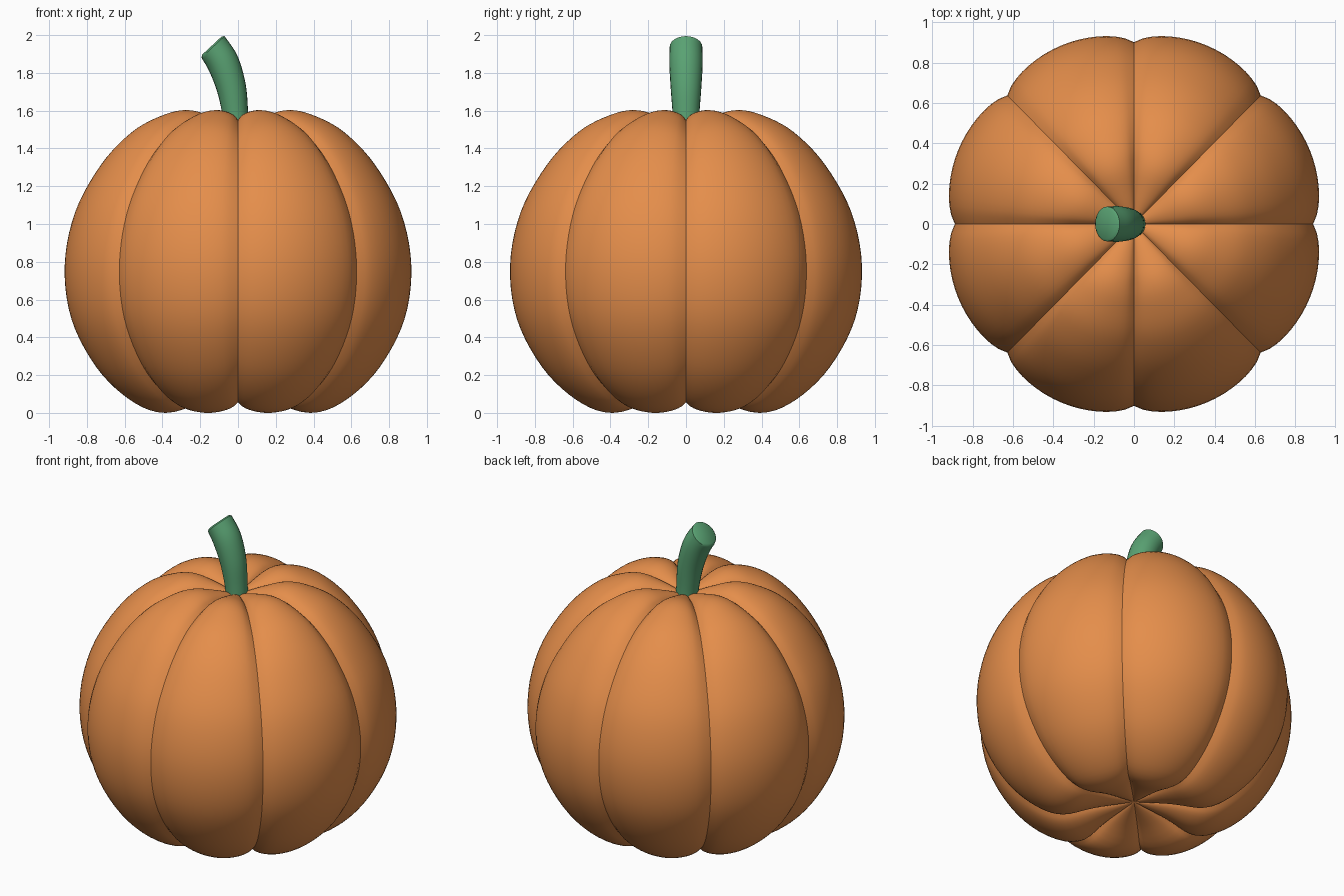
import bpy, bmesh
from math import sin, cos, pi, radians
from mathutils import Vector

if "Cube" in bpy.data.objects:
    bpy.data.objects.remove(bpy.data.objects["Cube"])

LOBES, SEG = 8, 16


def material(name, color):
    m = bpy.data.materials.new(name)
    m.diffuse_color = color
    m.use_nodes = True
    m.node_tree.nodes["Principled BSDF"].inputs["Base Color"].default_value = m.diffuse_color
    return m


def spline(pts, steps):
    """Catmull-Rom curve through a few points."""
    p = [Vector(q) for q in pts]
    p = [2 * p[0] - p[1]] + p + [2 * p[-1] - p[-2]]
    out = []
    for i in range(1, len(p) - 2):
        a, b, c, d = p[i - 1:i + 3]
        for k in range(steps):
            t = k / steps
            out.append(0.5 * (2 * b + (c - a) * t + (2 * a - 5 * b + 4 * c - d) * t * t
                              + (3 * b - a - 3 * c + d) * t ** 3))
    return out + [p[-2]]


def skin(name, rings, mat, start=None, end=None, angle=40):
    """Join closed rings of points; close the ends with a pole or a flat cap."""
    bm = bmesh.new()
    loops = [[bm.verts.new(p) for p in ring] for ring in rings]
    n = len(loops[0])
    for a, b in zip(loops, loops[1:]):
        for i in range(n):
            j = (i + 1) % n
            bm.faces.new((a[i], a[j], b[j], b[i]))
    for loop, pole in ((loops[0], start), (loops[-1], end)):
        if pole is None:
            bm.faces.new(loop)
        else:
            v = bm.verts.new(pole)
            for i in range(n):
                bm.faces.new((loop[i], loop[(i + 1) % n], v))
    bmesh.ops.recalc_face_normals(bm, faces=bm.faces)
    me = bpy.data.meshes.new(name)
    bm.to_mesh(me)
    bm.free()
    me.materials.append(mat)
    ob = bpy.data.objects.new(name, me)
    bpy.context.collection.objects.link(ob)
    bpy.context.view_layer.objects.active = ob
    ob.select_set(True)
    bpy.ops.object.shade_smooth_by_angle(angle=radians(angle))
    ob.select_set(False)
    return ob


# Pumpkin body: lobe profile (radius, height), pushed inward along the grooves
profile = spline([(0, .11), (.2, .06), (.42, 0), (.6, .065), (.78, .235), (.915, .49),
                  (.953, .78), (.895, 1.07), (.755, 1.32), (.59, 1.49), (.43, 1.575),
                  (.29, 1.603), (.14, 1.565), (0, 1.51)], 5)
rings = []
for k in range(1, len(profile) - 1):
    p = profile[k]
    tan = (profile[k + 1] - profile[k - 1]).normalized()
    inward = Vector((-tan.y, tan.x))
    fade = min(1, p.x / .3)
    ring = []
    for i in range(LOBES * SEG):
        t = abs(2 * (i % SEG) / SEG - 1)      # 1 in the groove, 0 on the lobe crest
        q = p + inward * fade * (.04 * t ** 2 + .016 * t ** 8)
        a = 2 * pi * i / (LOBES * SEG)
        ring.append((.99 * q.x * cos(a), 1.005 * q.x * sin(a), q.y))
    rings.append(ring)
skin("pumpkin_body", rings, material("orange_skin", (.78, .27, .07, 1)),
     (0, 0, profile[0].y), (0, 0, profile[-1].y))

# Stem: tube bending to the left, cut at a slant; (x, z, radius)
path = spline([(-.005, 1.47, .064), (-.014, 1.58, .068), (-.035, 1.72, .078),
               (-.078, 1.85, .085), (-.132, 1.938, .083)], 5)
rings = []
for k, c in enumerate(path):
    d = path[min(k + 1, len(path) - 1)] - path[max(k - 1, 0)]
    d = Vector((d.x, 0, d.y)).normalized()
    if k == len(path) - 1:
        d = Vector((-.68, 0, .73)).normalized()
    side = Vector((d.z, 0, -d.x))
    ctr = Vector((c.x, 0, c.y))
    sizes = [(0, c.z)] if k < len(path) - 1 else [(0, c.z), (.009, c.z - .012)]
    for lift, r in sizes:
        rings.append([ctr + d * lift + side * r * cos(a) + Vector((0, r * 1.04 * sin(a), 0))
                      for a in (2 * pi * i / 24 for i in range(24))])
skin("stem", rings, material("green_stem", (.1, .36, .17, 1)))
